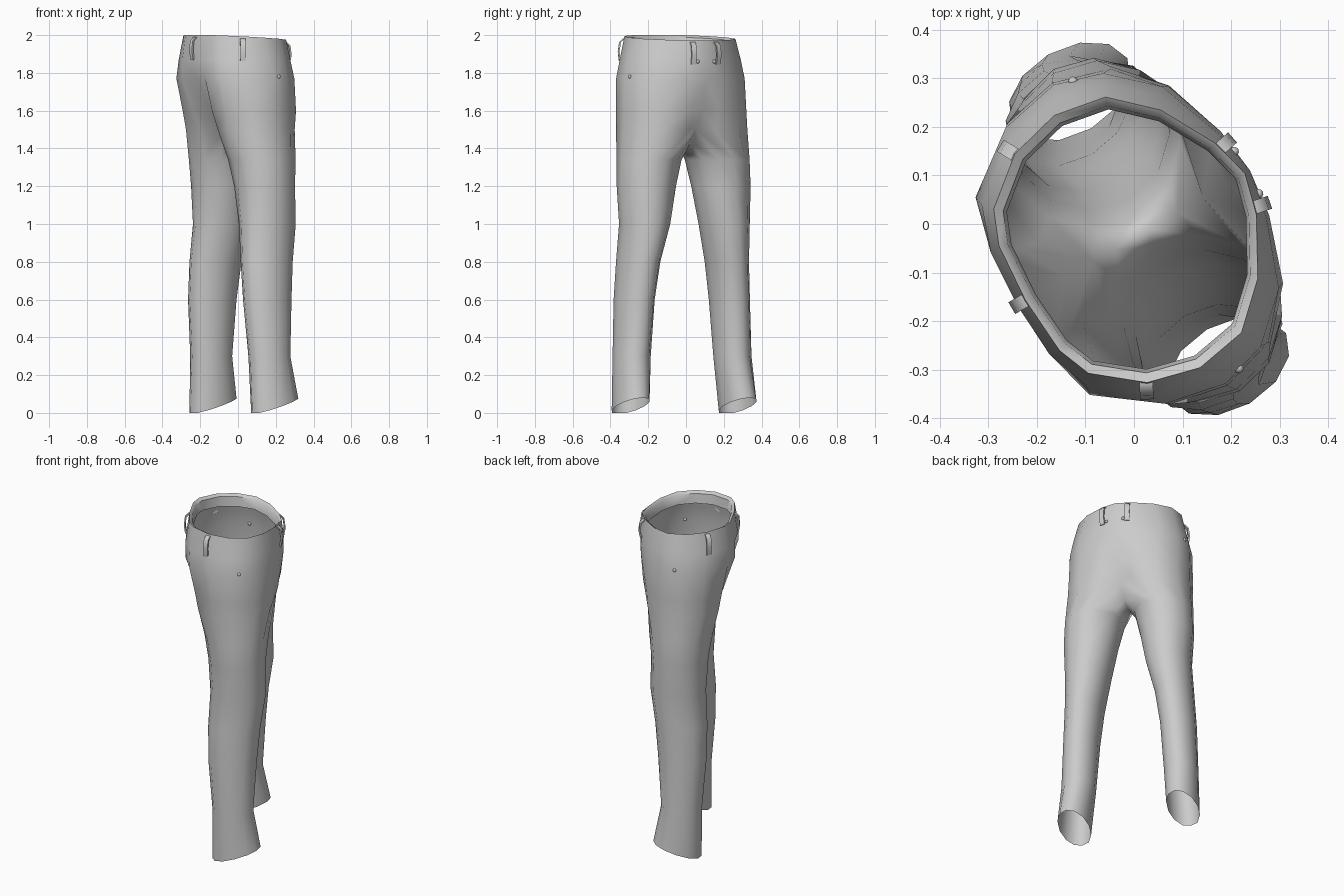
import bpy, bmesh, math
from mathutils import Vector
from mathutils.bvhtree import BVHTree

if "Cube" in bpy.data.objects:
    bpy.data.objects.remove(bpy.data.objects["Cube"])

# The garment is symmetric in its own frame: x = sideways, y = toward its front
TURN = math.radians(-60)
SHIFT = (0.012, -0.021, 0)


def finish(name, bm, mirror=True):
    bmesh.ops.recalc_face_normals(bm, faces=bm.faces)
    me = bpy.data.meshes.new(name)
    bm.to_mesh(me)
    ob = bpy.data.objects.new(name, me)
    bpy.context.collection.objects.link(ob)
    ob.location, ob.rotation_euler = SHIFT, (0, 0, TURN)
    if mirror:
        m = ob.modifiers.new("mirror", 'MIRROR')
        m.use_clip = True
        m.merge_threshold = 0.0005
    bpy.ops.object.select_all(action='DESELECT')
    bpy.context.view_layer.objects.active = ob
    ob.select_set(True)
    bpy.ops.object.shade_smooth_by_angle(angle=math.radians(50))
    return ob


def bridge(bm, a, b, closed=False):
    n = len(a)
    for i in range(n if closed else n - 1):
        j = (i + 1) % n
        bm.faces.new((a[i], a[j], b[j], b[i]))


# Half outlines of the hips, front centre round to back centre
WAIST = [(0, .25), (.085, .228), (.20, .165), (.28, .08), (.30, -.03),
         (.272, -.14), (.195, -.235), (.125, -.263), (0, -.272)]
BELT = [(0, .262), (.1, .243), (.235, .17), (.307, .09), (.33, -.01),
        (.30, -.14), (.215, -.252), (.12, -.285), (0, -.292)]
HIP = [(0, .26), (.1, .25), (.24, .192), (.325, .10), (.355, 0),
       (.328, -.13), (.235, -.255), (.12, -.285), (0, -.262)]
SEAT = [(0, .21), (.09, .238), (.235, .205), (.325, .118), (.36, 0),
        (.335, -.12), (.225, -.222), (.10, -.23), (0, -.175)]
THIGH = [(0, .15), (.08, .215), (.23, .20), (.33, .12), (.362, 0),
         (.335, -.12), (.22, -.205), (.09, -.19), (0, -.11)]
CROTCH = [(0, -.06, 1.43), (0, .02, 1.395), (0, .09, 1.43)]

# Leg sections: z, side offset, front offset, half width, half depth
LEG = [(1.34, .208, .012, .168, .182), (1.2, .228, .017, .155, .163),
       (1.0, .243, .025, .128, .158), (.8, .271, .005, .107, .148),
       (.6, .291, -.003, .099, .138), (.3, .308, 0, .096, .116),
       (None, .327, .022, .088, .137)]

bm = bmesh.new()

# Hips with an inward-turned waist lip
def waist_ring(scale, drop):
    return [bm.verts.new((x * scale, y * scale, 1.985 - .058 * y - drop)) for x, y in WAIST]

rings = [waist_ring(.91, .07), waist_ring(.935, .012), waist_ring(1, 0)]
for z, outline in ((1.87, BELT), (1.77, HIP), (1.6, SEAT), (1.5, THIGH)):
    rings.append([bm.verts.new((x, y, z)) for x, y in outline])
for a, b in zip(rings, rings[1:]):
    bridge(bm, a, b)

# Leg down to the hem, which is raised at the front
prev = rings[-1] + [bm.verts.new(p) for p in CROTCH]
for z, cx, cy, a, b in LEG:
    ring = []
    for i in range(12):
        t = math.radians(120 - 30 * i)
        x, y = cx + a * math.cos(t), cy + b * math.sin(t)
        h = max(0.0, .03 + .32 * y) if z is None else z
        ring.append(bm.verts.new((x, y, h)))
    bridge(bm, prev, ring, True)
    prev = ring
bm.normal_update()
tree = BVHTree.FromBMesh(bm)
finish("trousers", bm)
bm.free()


def on_surface(x, y, z, d):
    """Point on the cloth, seen from outside along direction d."""
    hit = tree.ray_cast(Vector((x, y, z)) + d * .5, -d)[0]
    return hit if hit else Vector((x, y, z))


# Belt loops: thin arched straps standing off the cloth
def add_loop(bm, x, y, dx, dy):
    d = Vector((dx, dy, 0)).normalized()
    s = Vector((-d.y, d.x, 0)) * .014
    top = 1.975 - .058 * y
    prev = None
    for z, off in ((top, .006), (top - .02, .022), (top - .07, .02), (top - .12, .005)):
        p = on_surface(x, y, z, d)
        p.z = z
        o, i = p + d * off, p + d * (off - .009)
        ring = [bm.verts.new(q) for q in (o - s, o + s, i + s, i - s)]
        if prev:
            bridge(bm, prev, ring, True)
        else:
            bm.faces.new(ring)
        prev = ring
    bm.faces.new(prev)


bm = bmesh.new()
add_loop(bm, .064, .2, .2, 1)
add_loop(bm, .25, -.13, .88, -.47)
finish("belt_loops", bm)
bm.free()

bm = bmesh.new()
add_loop(bm, .0, -.25, 0.001, -1)
finish("back_belt_loop", bm, mirror=False)
bm.free()

# Rivets at the pockets and beside the front loops
bm = bmesh.new()
for x, y, z, dx, dy in ((.3, .036, 1.78, 1, .05), (.045, .2, 1.86, .1, 1)):
    p = on_surface(x, y, z, Vector((dx, dy, 0)).normalized())
    new = bmesh.ops.create_uvsphere(bm, u_segments=10, v_segments=6, radius=.01)['verts']
    bmesh.ops.translate(bm, verts=new, vec=p)
finish("rivets", bm)
bm.free()
